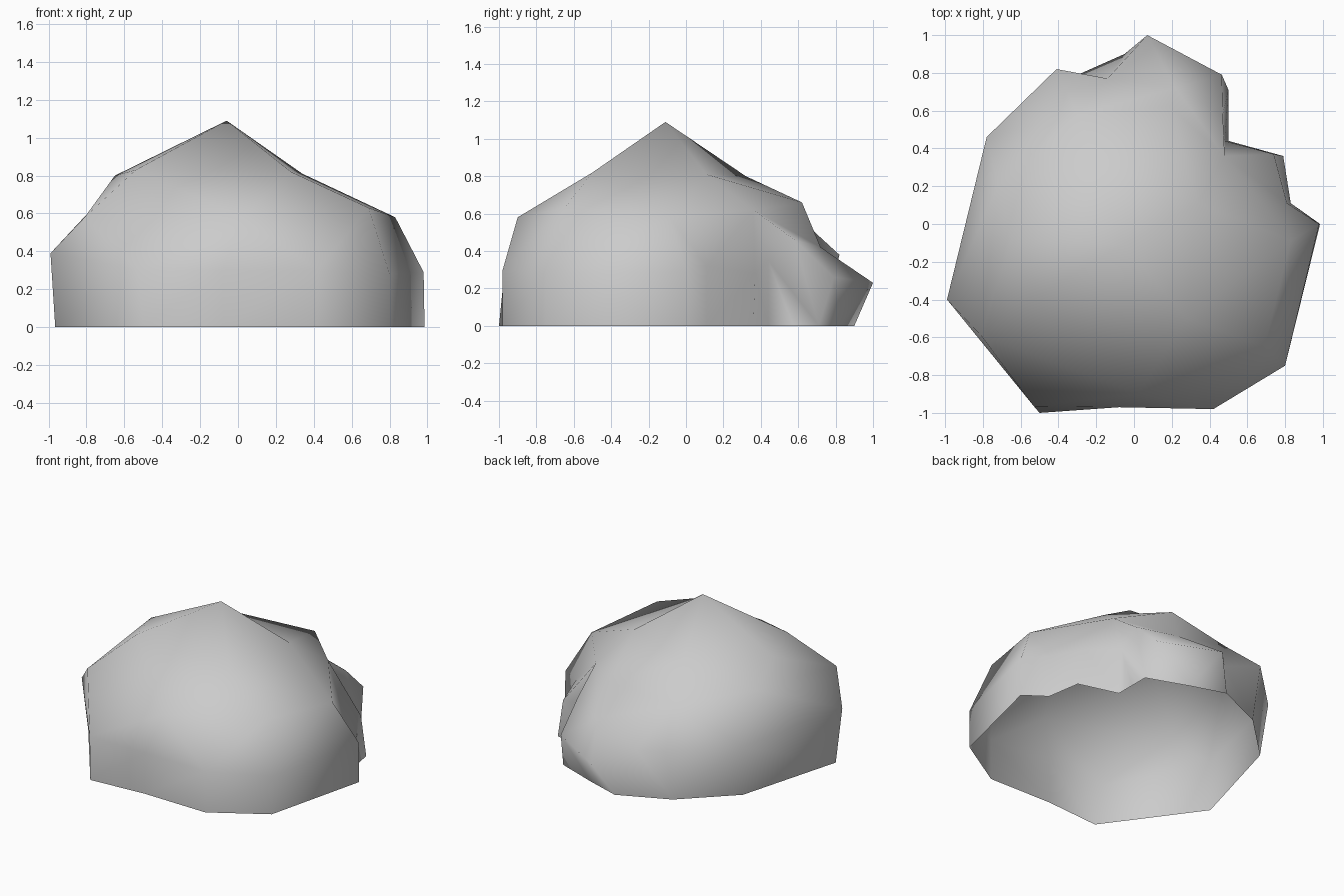
import bpy
from mathutils import Vector

if "Cube" in bpy.data.objects:
    bpy.data.objects.remove(bpy.data.objects["Cube"], do_unlink=True)

# Stone material
stone = bpy.data.materials.new("grey_stone")
stone.use_nodes = True
stone.diffuse_color = (0.6, 0.6, 0.6, 1)
stone.node_tree.nodes["Principled BSDF"].inputs["Base Color"].default_value = (0.6, 0.6, 0.6, 1)

# Irregular contour rings, counter-clockwise from the +x side
ground = [(x, y, 0) for x, y in (
    (.985, 0), (.83, .11), (.79, .36), (.5, .44), (.5, .575), (.5, .71), (.2, .82), (-.05, .9),
    (-.41, .74), (-.75, .41), (-.965, -.36), (-.5, -1), (-.08, -.97), (.42, -.98), (.8, -.75))]
flank = [
    (.98, 0, .29), (.81, .11, .32), (.74, .37, .28), (.48, .44, .35), (.47, .58, .46),
    (.465, .79, .26), (.07, 1, .23), (-.14, .77, .3), (-.41, .82, .38), (-.78, .46, .38),
    (-.99, -.4, .39), (-.53, -.965, .3), (-.08, -.97, .3), (.42, -.98, .3), (.8, -.75, .28)]
east, notch_top = (.83, -.09, .58), (.48, .36, .62)
rear_dent, rear_bulge = (.22, .72, .42), (.19, .62, .66)
around = [(-.3, .58, .6), (-.72, .2, .68), (-.81, -.59, .58), (.02, -.9, .58), (.69, -.65, .63)]
collar = [east, notch_top, rear_dent] + around
shoulder = [east, notch_top, rear_bulge] + around
crown = [(.34, .11, .81), (-.2, .32, .8), (-.65, -.08, .8), (-.54, -.4, .83), (.28, -.5, .82)]
peak = (-.06, -.11, 1.09)

points, faces = [], []


def index(p):
    if p not in points:
        points.append(p)
    return points.index(p)


def add_face(*corners):
    ids = [index(p) for p in corners]
    if len(set(ids)) == 3:
        faces.append(ids)


def stitch(low, high):
    """Join two closed rings with triangles, always taking the shorter diagonal."""
    low, high = low + low[:1], high + high[:1]
    i = j = 0
    while i < len(low) - 1 or j < len(high) - 1:
        step_low = j == len(high) - 1
        if not step_low and i < len(low) - 1:
            step_low = ((Vector(low[i + 1]) - Vector(high[j])).length
                        < (Vector(low[i]) - Vector(high[j + 1])).length)
        if step_low:
            add_face(low[i], low[i + 1], high[j])
            i += 1
        else:
            add_face(low[i], high[j + 1], high[j])
            j += 1


# Rock shell, open underneath
stitch(ground, flank)
stitch(flank, collar)
stitch(collar, shoulder)
stitch(shoulder, crown)
stitch(crown, [peak])

mesh = bpy.data.meshes.new("rock")
mesh.from_pydata(points, [], faces)
mesh.materials.append(stone)
mesh.shade_smooth()
rock = bpy.data.objects.new("rock", mesh)
bpy.context.collection.objects.link(rock)
